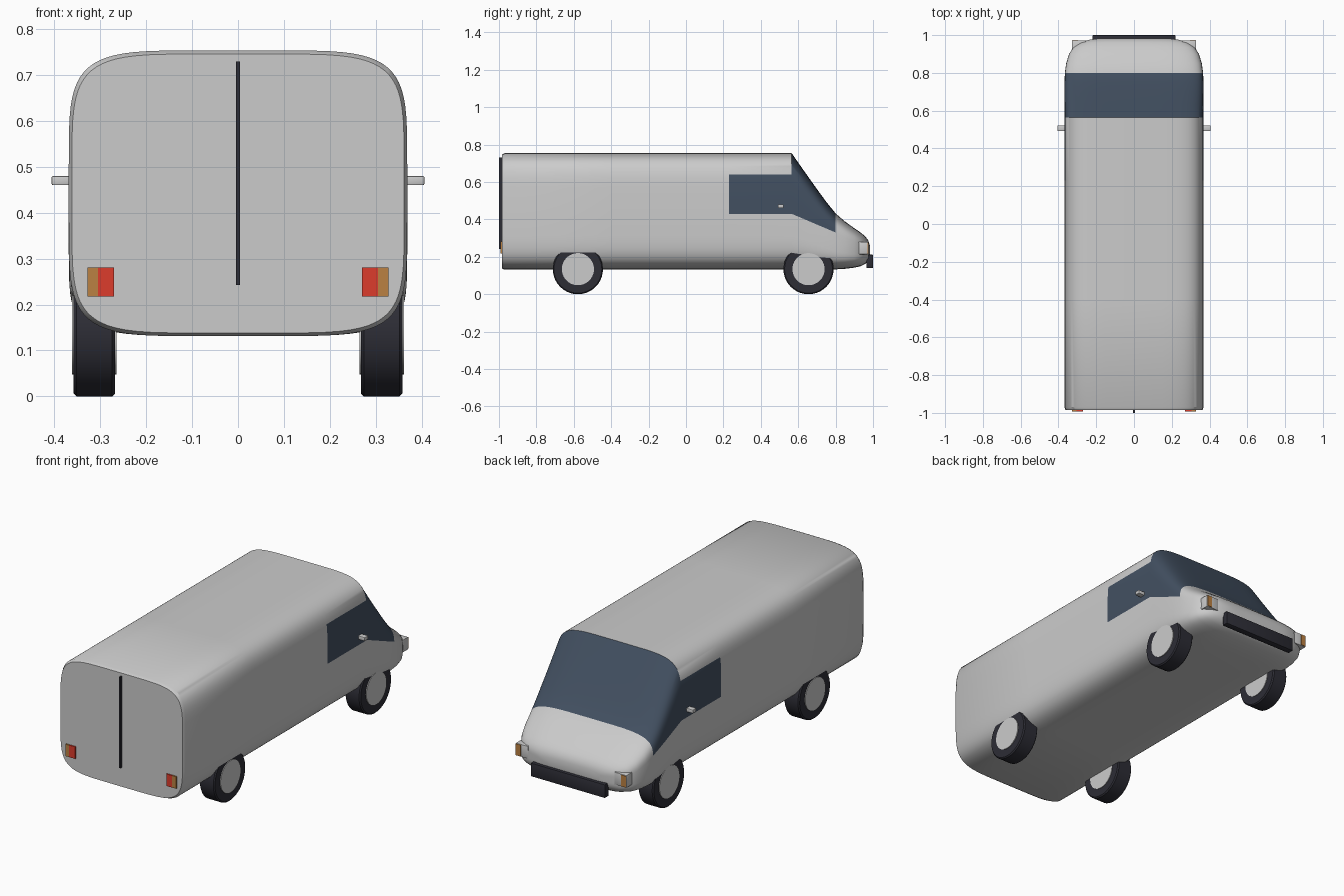
import bpy, bmesh, math
from mathutils import Vector

if "Cube" in bpy.data.objects:
    bpy.data.objects.remove(bpy.data.objects["Cube"])


def material(name, rgb):
    m = bpy.data.materials.new(name)
    m.diffuse_color = (*rgb, 1)
    m.use_nodes = True
    m.node_tree.nodes["Principled BSDF"].inputs["Base Color"].default_value = m.diffuse_color
    return m


PAINT = material("light_grey_paint", (0.60, 0.60, 0.60))
GLASS = material("blue_grey_glass", (0.055, 0.08, 0.12))
BLACK = material("dark_rubber", (0.026, 0.026, 0.036))
RED = material("red_lens", (0.72, 0.045, 0.025))
AMBER = material("amber_lens", (0.50, 0.22, 0.055))


def finish(name, bm, *mats):
    bmesh.ops.recalc_face_normals(bm, faces=bm.faces)
    me = bpy.data.meshes.new(name)
    bm.to_mesh(me)
    bm.free()
    ob = bpy.data.objects.new(name, me)
    bpy.context.collection.objects.link(ob)
    for m in mats:
        me.materials.append(m)
    bpy.ops.object.select_all(action='DESELECT')
    ob.select_set(True)
    bpy.context.view_layer.objects.active = ob
    bpy.ops.object.shade_smooth_by_angle(angle=math.radians(32))
    return ob


def box(name, x, y, z, mat, bevel=0.0):
    bm = bmesh.new()
    bmesh.ops.create_cube(bm, size=1)
    for v in bm.verts:
        v.co = [(a + b) / 2 + c * (b - a) for (a, b), c in zip((x, y, z), v.co)]
    if bevel:
        bmesh.ops.bevel(bm, geom=bm.edges[:], offset=bevel, segments=2, affect='EDGES', profile=0.5)
    return finish(name, bm, mat)


def disc_stack(name, profile, y, z, mat, sides=40):
    """Closed drum around the x axis from (x, radius) pairs."""
    bm = bmesh.new()
    rings = []
    for x, r in profile:
        rings.append([bm.verts.new((x, y + r * math.cos(a), z + r * math.sin(a)))
                      for a in (math.tau * i / sides for i in range(sides))])
    for r0, r1 in zip(rings, rings[1:]):
        for i in range(sides):
            j = (i + 1) % sides
            bm.faces.new((r0[i], r0[j], r1[j], r1[i]))
    bm.faces.new(rings[0])
    bm.faces.new(rings[-1])
    return finish(name, bm, mat)


# Body shell: rounded sections lofted from tail to nose
# (y, bottom z, top z, half width, roundness exponent)
WIN_Y0, WIN_Y1, WIN_Y2 = 0.23, 0.565, 0.80
STATIONS = [
    (-0.985, 0.138, 0.746, 0.362, 5.5), (-0.970, 0.131, 0.754, 0.369, 5.5),
    (-0.4, 0.131, 0.754, 0.369, 5.5), (WIN_Y0, 0.131, 0.754, 0.369, 5.5),
    (WIN_Y1, 0.131, 0.754, 0.369, 5.5), (0.63, 0.131, 0.661, 0.369, 5.3),
    (0.70, 0.131, 0.562, 0.369, 5.1), (0.75, 0.132, 0.494, 0.368, 4.9),
    (WIN_Y2, 0.133, 0.432, 0.366, 4.7), (0.85, 0.136, 0.389, 0.359, 4.5),
    (0.90, 0.142, 0.353, 0.344, 4.3), (0.935, 0.150, 0.329, 0.322, 4.1),
    (0.960, 0.163, 0.308, 0.288, 4.0), (0.975, 0.182, 0.287, 0.240, 4.0),
    (0.983, 0.207, 0.262, 0.180, 4.0),
]
N = 72
bm = bmesh.new()
rings = []
for y, lo, hi, w, n in STATIONS:
    ring = []
    for i in range(N):
        a = math.tau * i / N
        c, s = math.cos(a), math.sin(a)
        px = math.copysign(abs(c) ** (2 / n), c) * w
        pz = math.copysign(abs(s) ** (2 / n), s) * (hi - lo) / 2 + (hi + lo) / 2
        ring.append(bm.verts.new((px, y, pz)))
    rings.append(ring)
for r0, r1 in zip(rings, rings[1:]):
    for i in range(N):
        j = (i + 1) % N
        bm.faces.new((r0[i], r0[j], r1[j], r1[i]))
bm.faces.new(rings[0])
bm.faces.new(rings[-1])


# Cut the window outlines into the shell
def cut(y0, y1, point, normal):
    faces = [f for f in bm.faces if y0 < f.calc_center_median().y < y1]
    geom = set(faces)
    for f in faces:
        geom.update(f.edges)
        geom.update(f.verts)
    bmesh.ops.bisect_plane(bm, geom=list(geom), dist=1e-5, plane_co=point, plane_no=normal)


SILL, DROP, HEAD = 0.43, 0.10 / (WIN_Y2 - WIN_Y1), 0.64
cut(WIN_Y0, WIN_Y1, Vector((0, 0, SILL)), Vector((0, 0, 1)))
cut(WIN_Y0, WIN_Y1, Vector((0, 0, HEAD)), Vector((0, 0, 1)))
cut(WIN_Y1, WIN_Y2, Vector((0, WIN_Y1, SILL)), Vector((0, DROP, 1)).normalized())
for f in bm.faces:
    c = f.calc_center_median()
    side = WIN_Y0 < c.y < WIN_Y1 and SILL < c.z < HEAD
    screen = WIN_Y1 < c.y < WIN_Y2 and c.z > SILL - DROP * (c.y - WIN_Y1)
    f.material_index = 1 if side or screen else 0
finish("body_shell", bm, PAINT, GLASS)

# Rear door seam and front bumper
box("rear_door_seam", (-0.004, 0.004), (-1.0, -0.98), (0.243, 0.73), BLACK)
box("front_bumper", (-0.22, 0.22), (0.965, 1.0), (0.14, 0.212), BLACK, 0.004)

for s, label in ((-1, "left"), (1, "right")):
    def span(a, b):
        return tuple(sorted((s * a, s * b)))

    # Tyres with hubs showing on both faces
    for y, end in ((-0.578, "rear"), (0.655, "front")):
        disc_stack(f"{end}_{label}_tyre",
                   [(s * 0.268, 0.128), (s * 0.274, 0.134), (s * 0.352, 0.134), (s * 0.358, 0.128)],
                   y, 0.134, BLACK)
        disc_stack(f"{end}_{label}_hub", [(s * 0.265, 0.086), (s * 0.362, 0.086)], y, 0.134, PAINT)

    # Tail lights: red inner part, amber outer part
    box(f"{label}_tail_light", span(0.270, 0.305), (-0.992, -0.98), (0.217, 0.281), RED)
    box(f"{label}_tail_indicator", span(0.305, 0.328), (-0.992, -0.98), (0.217, 0.281), AMBER)

    # Headlight housing with amber indicator plate
    box(f"{label}_headlight", span(0.255, 0.328), (0.91, 0.972), (0.213, 0.280), PAINT, 0.003)
    box(f"{label}_front_indicator", span(0.297, 0.326), (0.968, 0.975), (0.216, 0.277), AMBER)

    # Door mirror
    box(f"{label}_mirror", span(0.355, 0.406), (0.492, 0.522), (0.460, 0.480), PAINT, 0.003)
